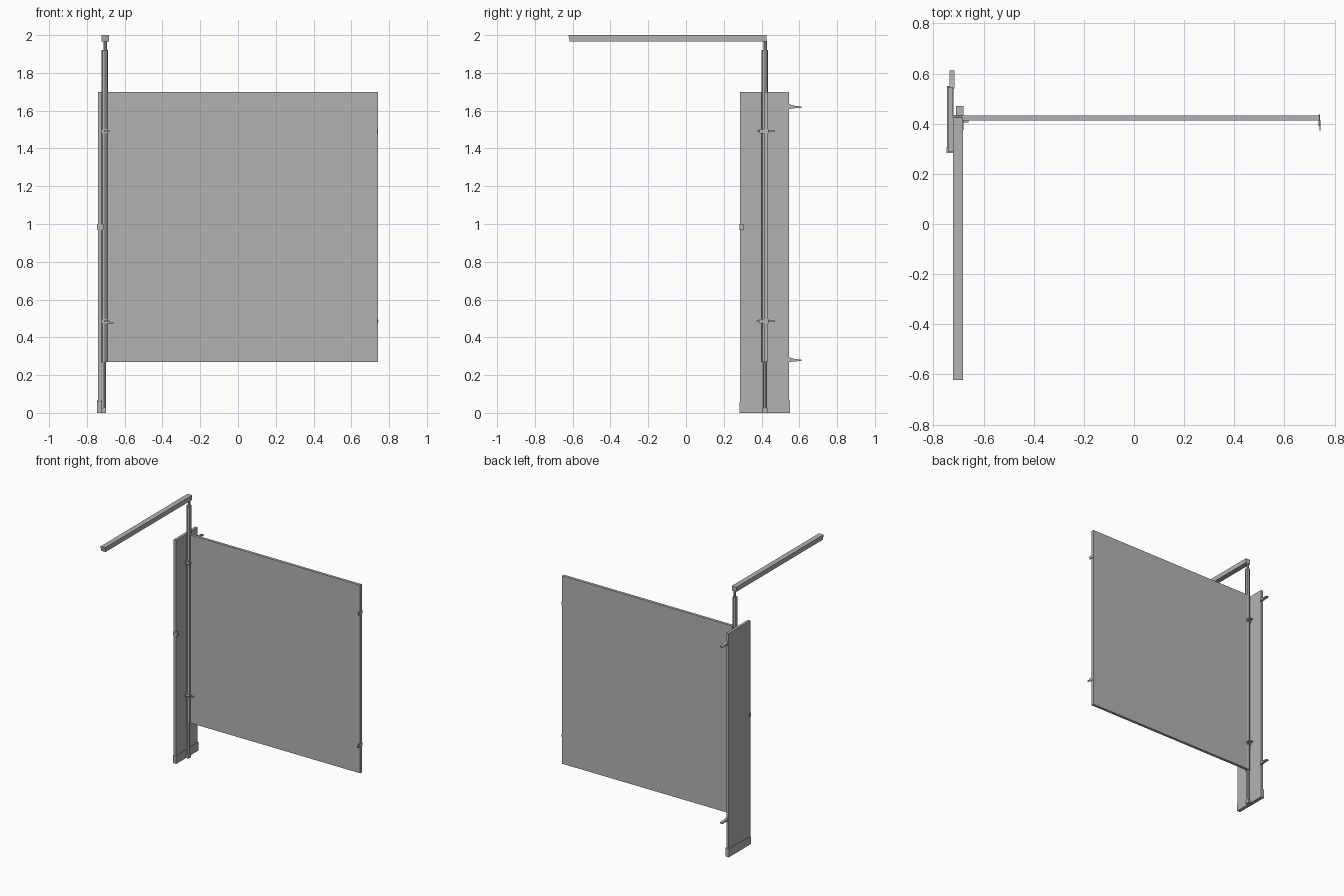
import bpy
import bmesh
from mathutils import Vector

cube = bpy.data.objects.get("Cube")
if cube:
    bpy.data.objects.remove(cube, do_unlink=True)

grey = bpy.data.materials.new("plain grey")
grey.use_nodes = True
GREY = (0.45, 0.45, 0.45, 1)
grey.diffuse_color = GREY
grey.node_tree.nodes["Principled BSDF"].inputs["Base Color"].default_value = GREY


def finish(name, bm):
    bmesh.ops.recalc_face_normals(bm, faces=bm.faces)
    mesh = bpy.data.meshes.new(name)
    bm.to_mesh(mesh)
    bm.free()
    mesh.materials.append(grey)
    obj = bpy.data.objects.new(name, mesh)
    bpy.context.collection.objects.link(obj)
    return obj


def box(name, x, y, z):
    """Box given as (low, high) on each axis."""
    bm = bmesh.new()
    bmesh.ops.create_cube(bm, size=1)
    for v in bm.verts:
        v.co = Vector([r[0] if c < 0 else r[1] for c, r in zip(v.co, (x, y, z))])
    return finish(name, bm)


def extrude_profile(name, points, x):
    """Side outline of (y, z) points, extruded along x."""
    bm = bmesh.new()
    face = bm.faces.new([bm.verts.new((x[0], y, z)) for y, z in points])
    new = bmesh.ops.extrude_face_region(bm, geom=[face])["geom"]
    bmesh.ops.translate(bm, vec=(x[1] - x[0], 0, 0),
                        verts=[g for g in new if isinstance(g, bmesh.types.BMVert)])
    return finish(name, bm)


def rod(name, x, y, z, radius, sides=8):
    bm = bmesh.new()
    bmesh.ops.create_cone(bm, cap_ends=True, segments=sides,
                          radius1=radius, radius2=radius, depth=z[1] - z[0])
    bmesh.ops.translate(bm, verts=bm.verts, vec=(x, y, sum(z) / 2))
    return finish(name, bm)


# Large door panel and narrow side panel
box("door_panel", (-0.69, 0.74), (0.412, 0.433), (0.27, 1.70))
box("side_panel", (-0.742, -0.722), (0.287, 0.546), (0.005, 1.70))

# Upright post in three widths
rod("post_foot", -0.708, 0.417, (0, 0.28), 0.010)
rod("post", -0.705, 0.417, (0.27, 1.92), 0.017)
rod("post_neck", -0.703, 0.419, (1.90, 1.97), 0.009)

# Overhead arm with slanted tip
extrude_profile("overhead_arm", [(-0.622, 2.0), (-0.615, 1.965), (0.425, 1.965), (0.425, 2.0)],
                (-0.722, -0.683))

# Base trim around the foot of the side panel
extrude_profile("base_trim", [(0.284, 0), (0.55, 0), (0.55, 0.066), (0.284, 0.058)],
                (-0.746, -0.719))
box("post_shoe", (-0.725, -0.699), (0.402, 0.432), (0, 0.025))

# Tapered hooks on the back edge of the side panel
for label, z in (("upper", 1.62), ("lower", 0.28)):
    extrude_profile(label + "_hook",
                    [(0.54, z - 0.012), (0.575, z - 0.007), (0.612, z - 0.006),
                     (0.612, z + 0.002), (0.575, z + 0.006), (0.54, z + 0.016)],
                    (-0.735, -0.716))

# Small clip on the front edge of the side panel
box("edge_clip", (-0.747, -0.711), (0.283, 0.305), (0.969, 0.999))

# Clips beside the post and small catches on the free edge of the door
for label, z in (("upper", 1.49), ("lower", 0.485)):
    box(label + "_post_clip", (-0.71, -0.68), (0.375, 0.47), (z - 0.004, z + 0.004))
    box(label + "_post_collar", (-0.722, -0.687), (0.399, 0.435), (z - 0.012, z + 0.012))
    box(label + "_catch", (0.736, 0.742), (0.39, 0.436), (z - 0.012, z + 0.012))
box("lower_clip_tab", (-0.70, -0.66), (0.404, 0.414), (0.473, 0.481))
box("lower_catch_hook", (0.739, 0.743), (0.372, 0.415), (0.48, 0.49))
